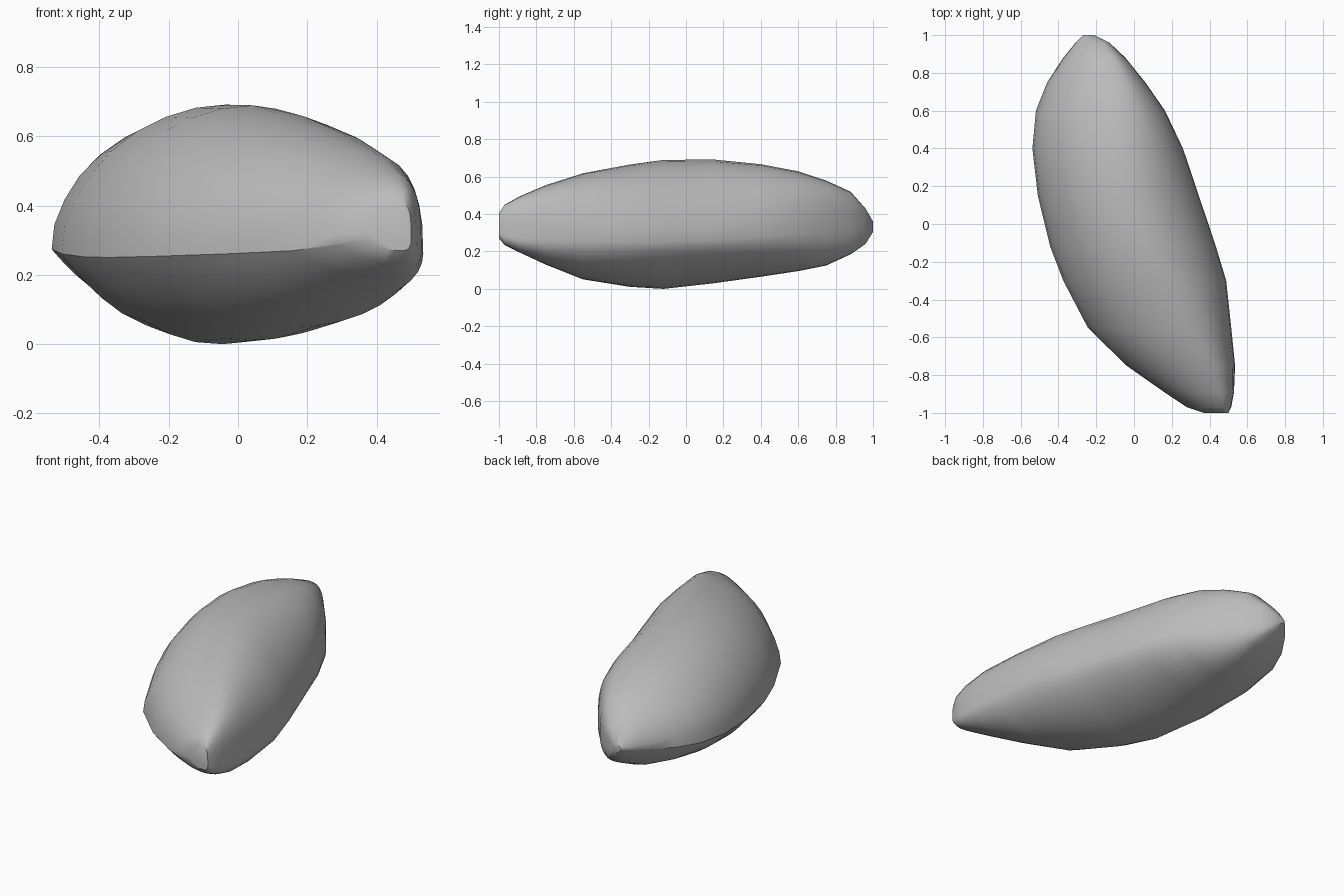
import bpy, bmesh, math, random

default_cube = bpy.data.objects.get("Cube")
if default_cube:
    bpy.data.objects.remove(default_cube, do_unlink=True)

random.seed(4)
SIDES = 32

# Outline stations along the stone: y, left edge x, right edge x, top z, bottom z
STATIONS = [
    (-1.0, .37, .50, .405, .27),
    (-.97, .28, .515, .45, .235),
    (-.89, .16, .53, .495, .195),
    (-.75, -.04, .535, .555, .13),
    (-.55, -.245, .515, .62, .05),
    (-.3, -.375, .49, .667, .01),
    (-.12, -.445, .435, .69, 0),
    (.15, -.51, .345, .692, .03),
    (.4, -.54, .26, .668, .065),
    (.6, -.52, .165, .63, .095),
    (.75, -.46, .06, .58, .125),
    (.88, -.375, -.045, .52, .185),
    (.96, -.31, -.13, .43, .24),
    (1.0, -.27, -.21, .36, .305),
]


def make_material(name, colour):
    material = bpy.data.materials.new(name)
    material.use_nodes = True
    material.diffuse_color = colour
    shader = material.node_tree.nodes["Principled BSDF"]
    shader.inputs["Base Color"].default_value = colour
    shader.inputs["Roughness"].default_value = 0.9
    return material


def section(y, left, right, top, bottom):
    """Closed cross-section: domed above a low crease, bevelled below it."""
    middle, half = (left + right) / 2, (right - left) / 2
    crest = middle + half * (.1 + .4 * y * y)
    keel = middle + half * (-.1 + .7 * y * y)
    crease = max(.255 + .03 * y + .05 * y * y, bottom + .25 * (top - bottom))
    points = []
    for i in range(SIDES):
        angle = math.tau * i / SIDES
        across, rise = math.cos(angle), abs(math.sin(angle))
        upper, right_side = i <= SIDES // 2, across > 0
        wear = 1 - random.uniform(0, .005)
        centre = crest if upper else keel
        depth = top - crease if upper else bottom - crease
        if upper or right_side:
            # Rounded quarters, squarer towards the two tips on the right side
            fullness = 1.9
            if right_side:
                fullness = 1.85 + 1.4 * y * y if upper else 1.65 + .8 * y * y
            across = math.copysign(abs(across) ** (2 / fullness), across)
            rise = rise ** (2 / fullness)
        else:
            # Left underside meets the dome at a sharp crease
            rise = 1 - abs(across) ** 2.3
        reach = right - centre if right_side else centre - left
        points.append((centre + across * reach * wear, y,
                       crease + rise * depth * wear))
    return points


# Stone body lofted through the stations
bm = bmesh.new()
rings = [[bm.verts.new(p) for p in section(*s)] for s in STATIONS]
for near, far in zip(rings, rings[1:]):
    for i in range(SIDES):
        j = (i + 1) % SIDES
        bm.faces.new((near[i], near[j], far[j], far[i]))

# Worn flat ends
bm.faces.new(rings[0])
bm.faces.new(rings[-1])
bmesh.ops.recalc_face_normals(bm, faces=bm.faces)

mesh = bpy.data.meshes.new("stone")
bm.to_mesh(mesh)
bm.free()
mesh.materials.append(make_material("stone grey", (.5, .5, .5, 1)))
stone = bpy.data.objects.new("stone", mesh)
bpy.context.collection.objects.link(stone)

bpy.ops.object.select_all(action="DESELECT")
stone.select_set(True)
bpy.context.view_layer.objects.active = stone
bpy.ops.object.shade_smooth_by_angle(angle=math.radians(36))
